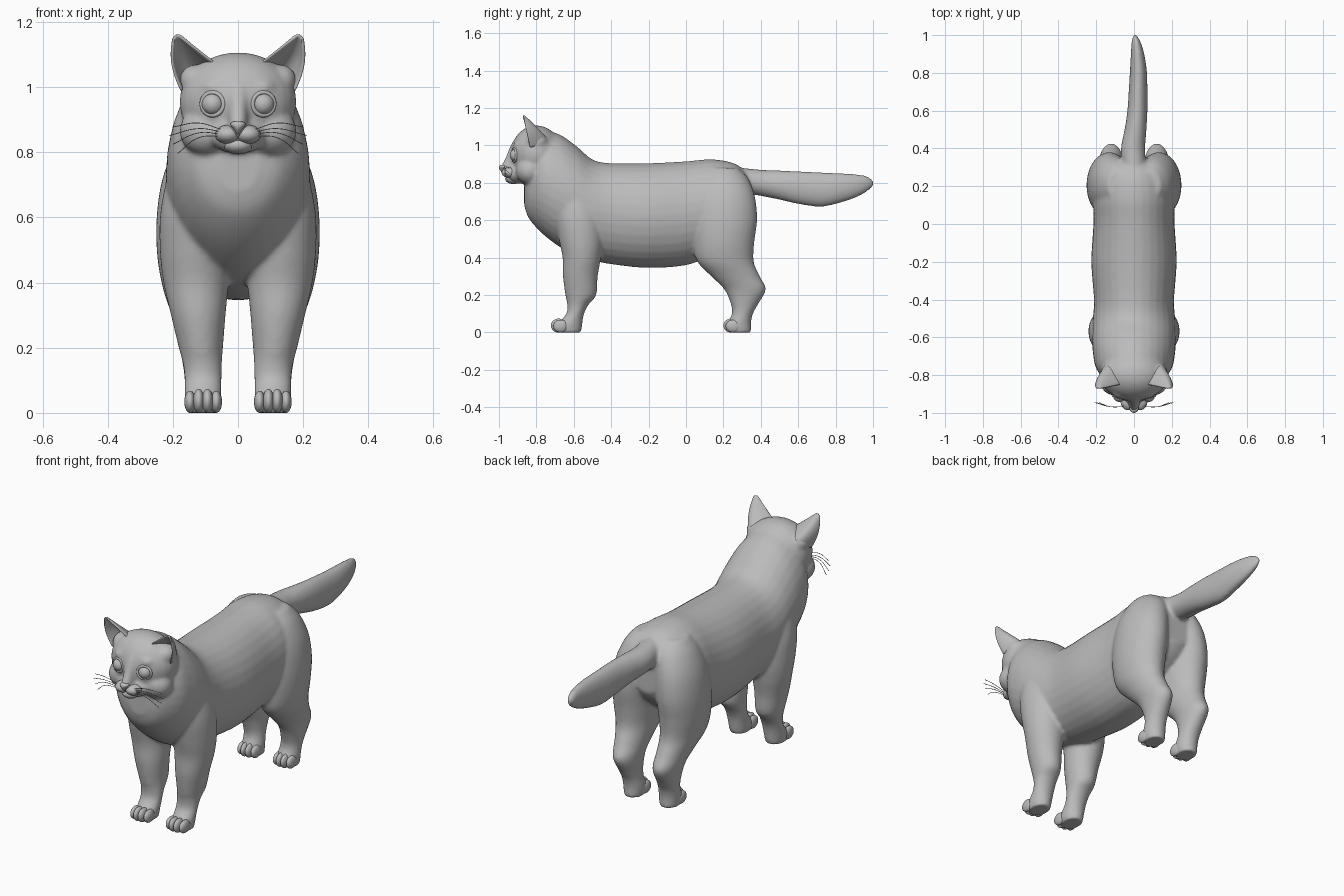
import bpy, bmesh, math
from mathutils import Vector, Matrix

if "Cube" in bpy.data.objects:
    bpy.data.objects.remove(bpy.data.objects["Cube"])

grey = bpy.data.materials.new("grey")
grey.diffuse_color = (0.5, 0.5, 0.5, 1)
grey.use_nodes = True
grey.node_tree.nodes["Principled BSDF"].inputs["Base Color"].default_value = grey.diffuse_color


def finish(name, bm, smooth=True):
    bmesh.ops.recalc_face_normals(bm, faces=bm.faces[:])
    me = bpy.data.meshes.new(name)
    bm.to_mesh(me)
    bm.free()
    me.materials.append(grey)
    for p in me.polygons:
        p.use_smooth = smooth
    ob = bpy.data.objects.new(name, me)
    bpy.context.collection.objects.link(ob)
    return ob


def spline(rows, steps=5):
    """Smoothly interpolate rows of numbers."""
    out = []
    for i in range(len(rows) - 1):
        p0, p1, p2 = rows[max(i - 1, 0)], rows[i], rows[i + 1]
        p3 = rows[min(i + 2, len(rows) - 1)]
        for k in range(steps):
            t = k / steps
            out.append([0.5 * (2 * b + (c - a) * t + (2 * a - 5 * b + 4 * c - d) * t * t
                               + (3 * b - a - 3 * c + d) * t ** 3)
                        for a, b, c, d in zip(p0, p1, p2, p3)])
    return out + [list(rows[-1])]


def loft(bm, axis, rows, side=1, n=32):
    """Rows: position on axis, x centre, x half, then low and high of the third axis."""
    rings = []
    for a, cx, hx, lo, hi in spline(rows):
        ring = []
        for i in range(n):
            t = math.tau * i / n
            x = side * (cx + hx * math.cos(t))
            w = (lo + hi) / 2 + (hi - lo) / 2 * math.sin(t)
            ring.append(bm.verts.new((x, a, w) if axis == "y" else (x, w, a)))
        rings.append(ring)
    for r, s in zip(rings, rings[1:]):
        for i in range(n):
            bm.faces.new((r[i], r[(i + 1) % n], s[(i + 1) % n], s[i]))
    bm.faces.new(rings[0][::-1])
    bm.faces.new(rings[-1])


def blob(bm, c, r, turn=0.0):
    m = Matrix.Translation(c) @ Matrix.Rotation(turn, 4, "X") @ Matrix.Diagonal((*r, 1))
    bmesh.ops.create_uvsphere(bm, u_segments=28, v_segments=18, radius=1, matrix=m)


# Body: torso, neck, legs, tail and skull fused into one skin
bm = bmesh.new()
loft(bm, "y", [  # torso and ruff
    (-0.865, 0, 0.06, 0.68, 0.82), (-0.84, 0, 0.135, 0.61, 0.95), (-0.77, 0, 0.198, 0.53, 1.07),
    (-0.68, 0, 0.218, 0.46, 1.06), (-0.59, 0, 0.222, 0.41, 1.0), (-0.5, 0, 0.218, 0.385, 0.925),
    (-0.4, 0, 0.212, 0.365, 0.905), (-0.2, 0, 0.226, 0.345, 0.905), (0.0, 0, 0.215, 0.36, 0.915),
    (0.13, 0, 0.215, 0.41, 0.926), (0.24, 0, 0.195, 0.48, 0.91), (0.31, 0, 0.16, 0.54, 0.87),
    (0.35, 0, 0.09, 0.6, 0.81)])
loft(bm, "y", [  # tail
    (0.2, 0, 0.05, 0.79, 0.89), (0.3, 0, 0.062, 0.75, 0.88), (0.4, -0.005, 0.064, 0.73, 0.87),
    (0.5, 0.008, 0.058, 0.71, 0.866), (0.6, 0.018, 0.053, 0.687, 0.862), (0.72, 0.022, 0.049, 0.672, 0.856),
    (0.82, 0.023, 0.044, 0.692, 0.852), (0.91, 0.018, 0.034, 0.722, 0.846),
    (0.97, 0.01, 0.022, 0.755, 0.835), (1.003, 0.005, 0.006, 0.785, 0.81)])
for s in (-1, 1):
    loft(bm, "z", [  # front leg
        (0.0, 0.107, 0.05, -0.69, -0.56), (0.04, 0.107, 0.056, -0.69, -0.555),
        (0.1, 0.107, 0.057, -0.64, -0.545), (0.15, 0.109, 0.06, -0.635, -0.52),
        (0.2, 0.114, 0.068, -0.645, -0.48), (0.3, 0.122, 0.084, -0.658, -0.472),
        (0.4, 0.129, 0.1, -0.66, -0.455), (0.5, 0.132, 0.108, -0.68, -0.445),
        (0.62, 0.128, 0.11, -0.70, -0.45), (0.75, 0.11, 0.1, -0.69, -0.5),
        (0.84, 0.1, 0.07, -0.65, -0.55)], s)
    loft(bm, "z", [  # hind leg
        (0.0, 0.107, 0.05, 0.225, 0.35), (0.05, 0.107, 0.056, 0.225, 0.348),
        (0.1, 0.11, 0.054, 0.245, 0.358), (0.15, 0.114, 0.056, 0.24, 0.385),
        (0.23, 0.12, 0.065, 0.205, 0.427), (0.3, 0.126, 0.078, 0.135, 0.395),
        (0.38, 0.133, 0.097, 0.06, 0.362), (0.48, 0.136, 0.112, 0.04, 0.365),
        (0.6, 0.132, 0.118, 0.035, 0.38), (0.72, 0.12, 0.112, 0.05, 0.37),
        (0.82, 0.095, 0.095, 0.08, 0.335), (0.88, 0.08, 0.06, 0.13, 0.28)], s)
    blob(bm, (s * 0.095, -0.835, 0.865), (0.085, 0.075, 0.075))   # cheek
    blob(bm, (s * 0.13, -0.8, 1.02), (0.05, 0.06, 0.05))          # ear root
    blob(bm, (s * 0.07, -0.875, 1.0), (0.05, 0.05, 0.03))         # brow
blob(bm, (0, -0.8, 0.955), (0.18, 0.137, 0.152))                  # skull
blob(bm, (0, -0.9, 0.85), (0.085, 0.062, 0.055))                  # muzzle base
loft(bm, "z", [(0.85, 0, 0.028, -0.98, -0.88), (0.885, 0, 0.03, -0.99, -0.88),   # nose bridge
               (0.93, 0, 0.032, -0.967, -0.87), (1.0, 0, 0.036, -0.938, -0.85),
               (1.04, 0, 0.03, -0.91, -0.83)])
raw = finish("body_raw", bm)
rm = raw.modifiers.new("fuse", "REMESH")
rm.mode, rm.voxel_size, rm.use_smooth_shade = "VOXEL", 0.009, True
sm = raw.modifiers.new("soften", "SMOOTH")
sm.factor, sm.iterations = 0.5, 8
deps = bpy.context.evaluated_depsgraph_get()
skin = bpy.data.meshes.new_from_object(raw.evaluated_get(deps))
skin.materials.clear()
skin.materials.append(grey)
for p in skin.polygons:
    p.use_smooth = True
    p.material_index = 0
bpy.context.collection.objects.link(bpy.data.objects.new("body", skin))
bpy.data.objects.remove(raw)

for s, side in ((-1, "right"), (1, "left")):
    # Ear: a curled, open-fronted shell
    bm = bmesh.new()
    A, B = Vector((0.065, -0.85, 1.07)), Vector((0.172, -0.835, 0.985))
    TA, TB = Vector((0.178, -0.872, 1.158)), Vector((0.198, -0.87, 1.152))
    nu, nv = 16, 12
    grid = []
    for j in range(nv + 1):
        v = j / nv
        row = []
        for i in range(nu + 1):
            u = i / nu
            p = A.lerp(TA, v).lerp(B.lerp(TB, v), u)
            p += Vector((0.2, 0.95, 0.15)) * 0.095 * (1 - v) ** 0.9 * math.sin(math.pi * u) ** 0.8
            p.x += 0.016 * math.sin(math.pi * v) * u
            p.z += 0.006 * math.sin(math.pi * u) * v ** 3
            row.append(bm.verts.new((s * p.x, p.y, p.z)))
        grid.append(row)
    for a, b in zip(grid, grid[1:]):
        for i in range(nu):
            bm.faces.new((a[i], a[i + 1], b[i + 1], b[i]))
    ear = finish(side + "_ear", bm)
    so = ear.modifiers.new("thickness", "SOLIDIFY")
    so.thickness, so.offset = 0.01, 0
    ear.modifiers.new("round", "SUBSURF").levels = 1

    # Eyeball with a lid rim
    bm = bmesh.new()
    blob(bm, (s * 0.077, -0.908, 0.948), (0.034, 0.034, 0.034))
    finish(side + "_eye", bm)
    bm = bmesh.new()
    rim = Matrix.Translation((s * 0.078, -0.918, 0.949)) @ Matrix.Rotation(s * 0.3, 3, "Z").to_4x4()
    rings = []
    for i in range(32):
        t = math.tau * i / 32
        rings.append([bm.verts.new(rim @ Vector(((0.035 + 0.007 * math.cos(q)) * math.cos(t),
                      0.007 * math.sin(q), (0.035 + 0.007 * math.cos(q)) * math.sin(t))))
                      for q in (math.tau * k / 8 for k in range(8))])
    for i in range(32):
        a, b = rings[i], rings[(i + 1) % 32]
        for k in range(8):
            bm.faces.new((a[k], a[(k + 1) % 8], b[(k + 1) % 8], b[k]))
    finish(side + "_eyelid", bm)

    # Whisker pad
    bm = bmesh.new()
    blob(bm, (s * 0.031, -0.94, 0.855), (0.04, 0.046, 0.029))
    finish(side + "_muzzle", bm)

    # Whiskers
    cu = bpy.data.curves.new(side + "_whiskers", "CURVE")
    cu.dimensions, cu.bevel_depth, cu.bevel_resolution = "3D", 0.0014, 1
    for z0, zm, tx, tz in ((0.87, 0.89, 0.2, 0.878), (0.863, 0.873, 0.21, 0.852),
                           (0.856, 0.86, 0.2, 0.825), (0.85, 0.845, 0.185, 0.797)):
        sp = cu.splines.new("BEZIER")
        sp.bezier_points.add(2)
        for bp, co in zip(sp.bezier_points, ((0.05, -0.965, z0), (0.12, -0.968, zm), (tx, -0.945, tz))):
            bp.co = (s * co[0], co[1], co[2])
            bp.handle_left_type = bp.handle_right_type = "AUTO"
    cu.materials.append(grey)
    bpy.context.collection.objects.link(bpy.data.objects.new(side + "_whiskers", cu))

    # Toes on each paw
    for leg, y in (("front", -0.682), ("hind", 0.24)):
        bm = bmesh.new()
        for k in range(4):
            d = abs(k - 1.5) - 0.5
            blob(bm, (s * 0.107 + (k - 1.5) * 0.027, y + 0.012 * d, 0.037 - 0.003 * d),
                 (0.0175, 0.04, 0.037 - 0.003 * d))
        finish(f"{side}_{leg}_toes", bm)

# Chin and nose
bm = bmesh.new()
blob(bm, (0, -0.922, 0.822), (0.045, 0.045, 0.028))
finish("chin", bm)
bm = bmesh.new()
loft(bm, "z", [(0.856, 0, 0.004, -0.985, -0.96), (0.872, 0, 0.014, -0.998, -0.955),
               (0.886, 0, 0.024, -1.0, -0.95), (0.895, 0, 0.015, -0.993, -0.95)], n=20)
finish("nose", bm)
